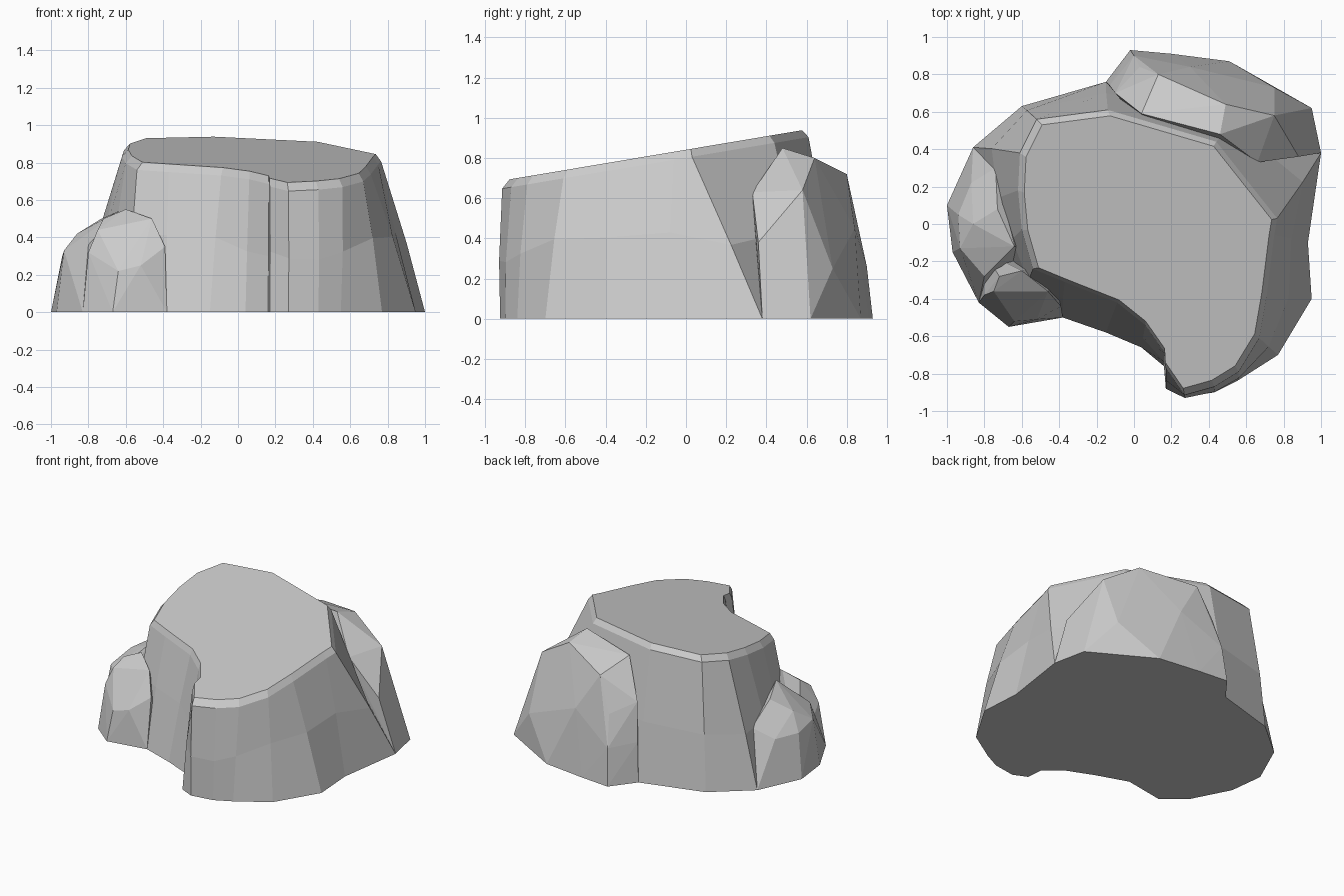
import bpy, bmesh, random
from mathutils import Vector

random.seed(4)


def finish(bm, name):
    bmesh.ops.recalc_face_normals(bm, faces=bm.faces)
    me = bpy.data.meshes.new(name)
    bm.to_mesh(me)
    bm.free()
    ob = bpy.data.objects.new(name, me)
    bpy.context.collection.objects.link(ob)
    return ob


def top_z(y):
    # sloping plane of the flat summit
    return 0.69 + 0.168 * (y + 0.9)


def boulder(name, base, upper):
    # faceted rock: convex hull of ground points and raised points
    bm = bmesh.new()
    for x, y in base:
        bm.verts.new((x, y, 0))
    for p in upper:
        bm.verts.new(p)
    res = bmesh.ops.convex_hull(bm, input=bm.verts)
    junk = {g for g in res["geom_interior"] + res["geom_unused"]
            if isinstance(g, bmesh.types.BMVert)}
    bmesh.ops.delete(bm, geom=list(junk), context='VERTS')
    return finish(bm, name)


# Main rock: ground outline paired with rim outline (base x, base y, rim x, rim y)
outline = [
    (0.04, -0.66, 0.06, -0.54), (0.16, -0.76, 0.165, -0.69),
    (0.17, -0.88, 0.17, -0.77), (0.27, -0.925, 0.27, -0.915),
    (0.43, -0.90, 0.43, -0.87), (0.55, -0.84, 0.56, -0.79),
    (0.77, -0.70, 0.67, -0.61), (0.95, -0.40, 0.71, -0.38),
    (0.93, -0.10, 0.75, -0.06), (1.00, 0.38, 0.765, 0.03),
    (0.60, 0.62, 0.44, 0.44), (-0.15, 0.76, -0.14, 0.61),
    (-0.60, 0.63, -0.52, 0.56), (-0.86, 0.41, -0.61, 0.38),
    (-0.80, 0.10, -0.62, 0.18), (-0.70, -0.15, -0.60, -0.03),
    (-0.58, -0.38, -0.54, -0.24), (-0.38, -0.50, -0.37, -0.31),
    (-0.15, -0.58, -0.09, -0.42)]
centre = Vector((0.12, -0.1, 0))
bm = bmesh.new()
rings = [[], [], [], []]
for bx, by, tx, ty in outline:
    low = Vector((bx, by, 0))
    rim = Vector((tx, ty, top_z(ty) - 0.04))
    f = random.uniform(0.42, 0.58)
    mid = low.lerp(rim, f)
    out = Vector((mid.x, mid.y, 0)) - centre
    mid += out * 0.012
    inner = centre + (Vector((tx, ty, 0)) - centre) * 0.955
    inner.z = top_z(inner.y)
    for ring, p in zip(rings, (low, mid, rim, inner)):
        ring.append(bm.verts.new(p))
n = len(outline)
for a, b in zip(rings, rings[1:]):
    for i in range(n):
        j = (i + 1) % n
        bm.faces.new((a[i], a[j], b[j], b[i]))
caps = [bm.faces.new(rings[0][::-1]), bm.faces.new(rings[-1])]
bmesh.ops.triangulate(bm, faces=caps)
finish(bm, "main_rock")

# Boulder leaning against the back right
boulder("back_boulder",
        [(1.0, 0.38), (0.95, 0.62), (0.51, 0.87), (0.2, 0.91),
         (-0.02, 0.93), (-0.15, 0.76), (0.2, 0.35)],
        [(0.13, 0.80, 0.72), (0.49, 0.64, 0.80), (0.46, 0.48, 0.85),
         (0.04, 0.59, 0.81), (0.66, 0.57, 0.70), (0.75, 0.58, 0.64),
         (0.66, 0.33, 0.63), (0.88, 0.36, 0.38), (0.0, 0.90, 0.26),
         (-0.13, 0.74, 0.28), (-0.10, 0.70, 0.55), (0.03, 0.84, 0.48),
         (0.3, 0.84, 0.45), (0.75, 0.73, 0.25)])

# Small boulder along the left side
boulder("left_boulder",
        [(-0.86, 0.41), (-1.0, 0.1), (-0.97, -0.15), (-0.83, -0.42),
         (-0.5, -0.1)],
        [(-0.94, 0.05, 0.30), (-0.93, -0.13, 0.33), (-0.87, 0.22, 0.30),
         (-0.80, -0.28, 0.36), (-0.74, 0.30, 0.38), (-0.73, 0.08, 0.50),
         (-0.64, -0.12, 0.54), (-0.86, 0.0, 0.42)])

# Rounded knob in front of the left boulder
boulder("front_knob",
        [(-0.83, -0.42), (-0.67, -0.55), (-0.38, -0.50), (-0.45, -0.2),
         (-0.8, -0.15)],
        [(-0.80, -0.38, 0.32), (-0.64, -0.52, 0.22), (-0.52, -0.51, 0.25),
         (-0.39, -0.44, 0.35), (-0.46, -0.36, 0.50), (-0.60, -0.25, 0.55),
         (-0.72, -0.28, 0.50), (-0.75, -0.36, 0.44)])
